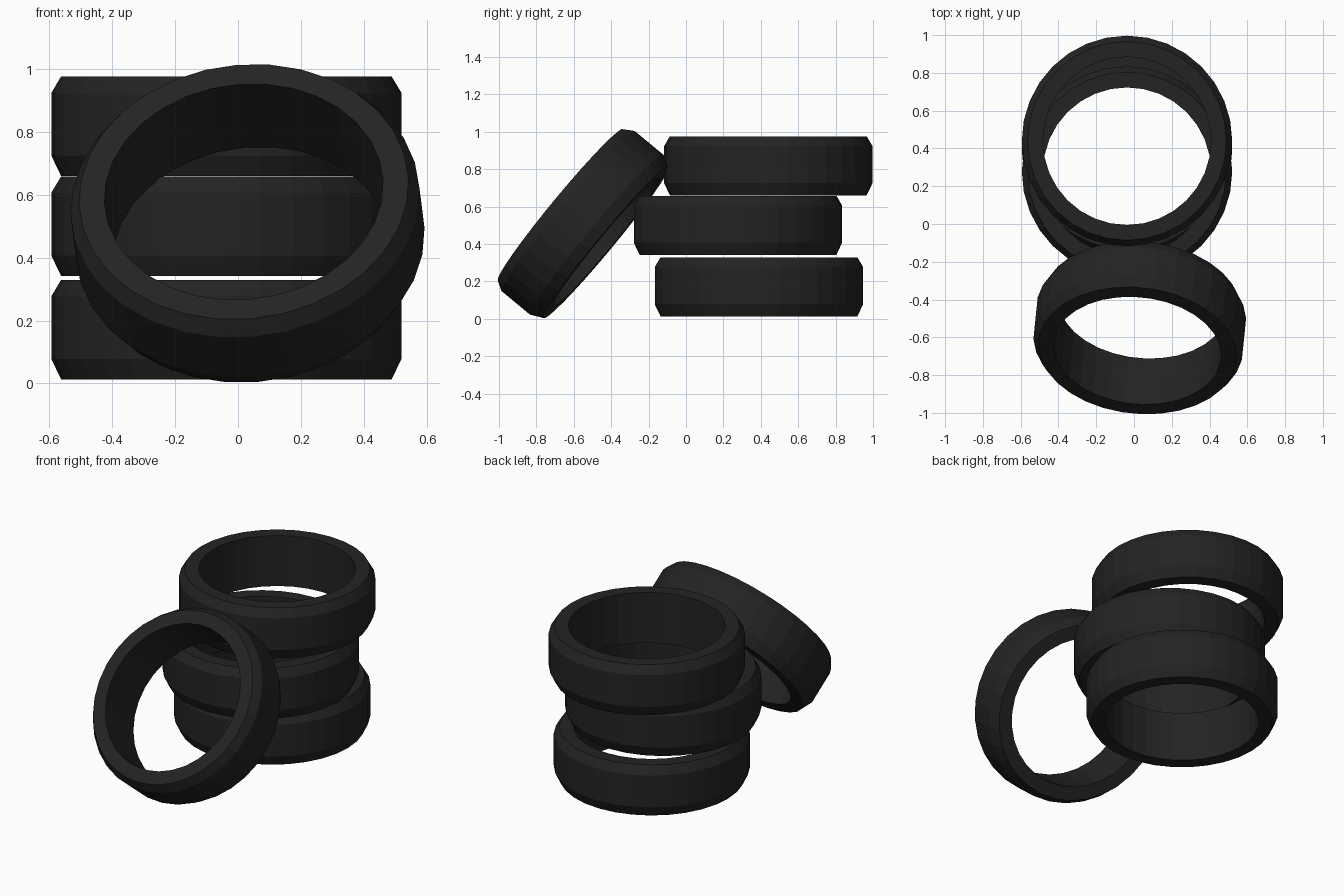
import bpy, bmesh, math
from mathutils import Vector, Matrix

cube = bpy.data.objects.get("Cube")
if cube:
    bpy.data.objects.remove(cube)

# Black rubber
rubber = bpy.data.materials.new("black_rubber")
rubber.use_nodes = True
colour = (0.017, 0.017, 0.017, 1)
rubber.diffuse_color = colour
bsdf = next(n for n in rubber.node_tree.nodes if n.type == 'BSDF_PRINCIPLED')
bsdf.inputs["Base Color"].default_value = colour
bsdf.inputs["Roughness"].default_value = 0.8

SIDES = 32
HALF = 0.158                     # half of the tyre width
TREAD, RIM, BORE = 0.557, 0.526, 0.445

# Cross-section of a tyre as (radius, height), chamfered at the tread edges
PROFILE = [(BORE, -HALF), (RIM, -HALF), (TREAD, -HALF + 0.065),
           (TREAD, HALF - 0.052), (RIM, HALF), (BORE, HALF)]


def tyre(name, location, axis=(0, 0, 1)):
    """Sweep the cross-section round the tyre's axis."""
    bm = bmesh.new()
    rings = []
    for i in range(SIDES):
        a = 2 * math.pi * i / SIDES
        rings.append([bm.verts.new((r * math.cos(a), r * math.sin(a), z))
                      for r, z in PROFILE])
    count = len(PROFILE)
    for i, ring in enumerate(rings):
        after = rings[(i + 1) % SIDES]
        for j in range(count):
            k = (j + 1) % count
            bm.faces.new((ring[j], after[j], after[k], ring[k]))
    bmesh.ops.recalc_face_normals(bm, faces=bm.faces)
    mesh = bpy.data.meshes.new(name)
    bm.to_mesh(mesh)
    bm.free()
    mesh.materials.append(rubber)
    obj = bpy.data.objects.new(name, mesh)
    bpy.context.collection.objects.link(obj)
    turn = Vector((0, 0, 1)).rotation_difference(Vector(axis).normalized())
    obj.matrix_world = Matrix.Translation(location) @ turn.to_matrix().to_4x4()
    return obj


# Stack of three loosely piled tyres
tyre("bottom_tyre", (-0.037, 0.39, 0.171))
tyre("middle_tyre", (-0.037, 0.278, 0.5))
tyre("top_tyre", (-0.037, 0.44, 0.818))

# Tyre leaning against the front of the stack
tyre("leaning_tyre", (0.031, -0.549, 0.509), (-0.08, -0.768, 0.635))
